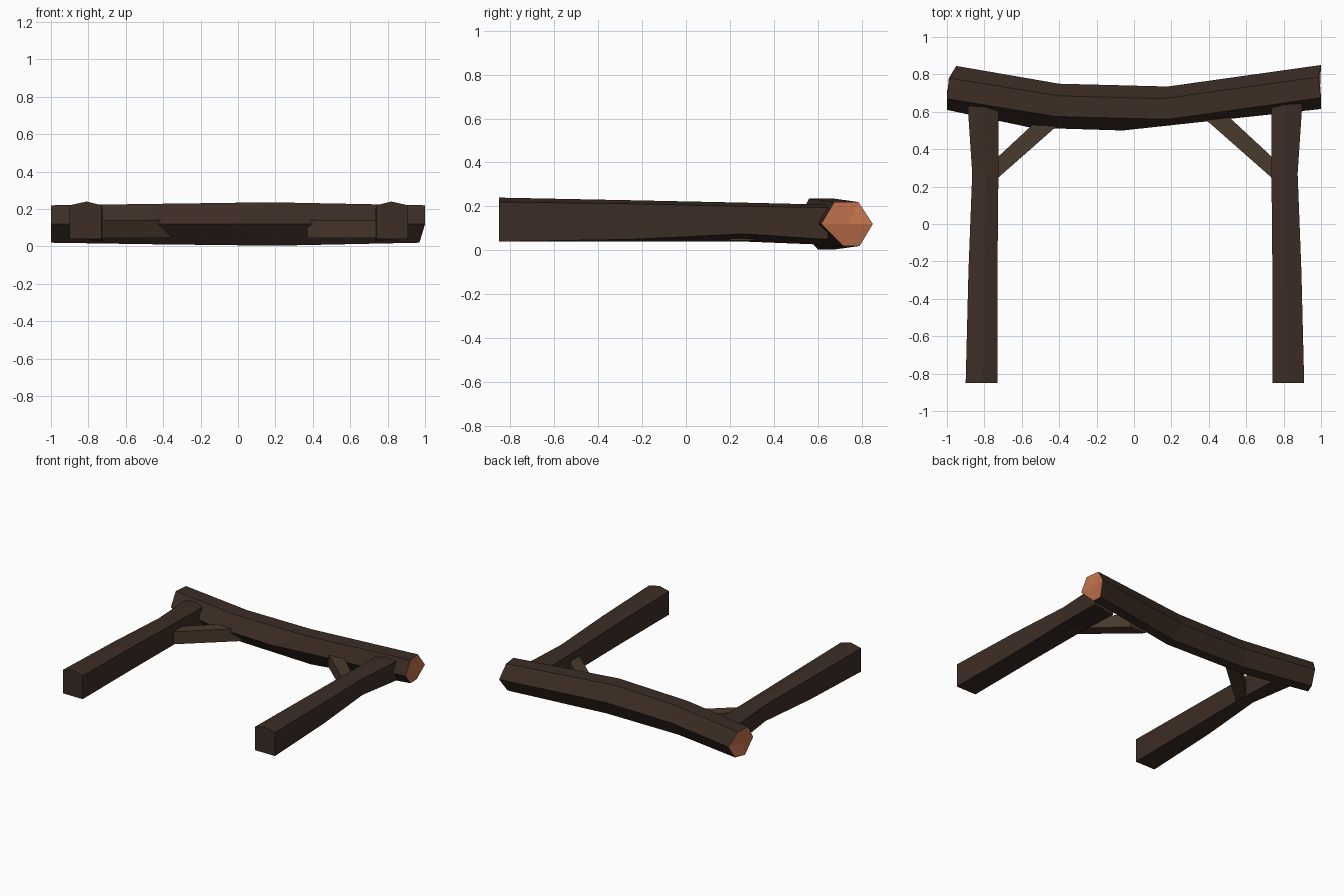
import bpy, bmesh
from mathutils import Vector

if "Cube" in bpy.data.objects:
    bpy.data.objects.remove(bpy.data.objects["Cube"])


def material(name, rgb):
    m = bpy.data.materials.new(name)
    m.diffuse_color = (*rgb, 1)
    m.use_nodes = True
    m.node_tree.nodes["Principled BSDF"].inputs["Base Color"].default_value = m.diffuse_color
    return m


DARK = material("dark_wood", (0.045, 0.026, 0.018))
LIGHT = material("brace_wood", (0.068, 0.041, 0.025))
CUT = material("cut_wood", (0.55, 0.17, 0.075))


def loft(name, rings, mats, fan=0.0):
    """Skin rings of equal point count; fan caps (second material) or flat caps."""
    bm = bmesh.new()
    vs = [[bm.verts.new(p) for p in r] for r in rings]
    n = len(vs[0])
    for a, b in zip(vs, vs[1:]):
        for i in range(n):
            j = (i + 1) % n
            bm.faces.new((a[i], a[j], b[j], b[i]))
    for ring, side in ((vs[0], -1), (vs[-1], 1)):
        if fan:
            mid = sum((v.co for v in ring), Vector()) / n
            c = bm.verts.new(mid + Vector((side * fan, 0, 0)))
            for i in range(n):
                bm.faces.new((ring[i], ring[(i + 1) % n], c)).material_index = 1
        else:
            bm.faces.new(ring)
    bmesh.ops.recalc_face_normals(bm, faces=bm.faces)
    me = bpy.data.meshes.new(name)
    bm.to_mesh(me)
    bm.free()
    for m in mats:
        me.materials.append(m)
    ob = bpy.data.objects.new(name, me)
    bpy.context.collection.objects.link(ob)
    return ob


# Sagging six-sided log: (dy, dz) profile, from the back edge over the top
HEX = [(0.115, 0), (0.05, 0.1), (-0.06, 0.1), (-0.12, 0), (-0.02, -0.1), (0.055, -0.1)]
# Each station: x of the six profile points, centre y, centre z, height scale
stations = [
    ((-0.95, -0.99, -1.0, -1.0, -1.0, -0.97), 0.73, 0.12, 1.0),
    ((-0.40, -0.40, -0.42, -0.55, -0.48, -0.42), 0.635, 0.12, 1.08),
    ((0.18, 0.15, 0.18, -0.06, 0.2, 0.2), 0.62, 0.12, 1.16),
    ((1.0, 0.985, 1.0, 1.0, 0.97, 0.97), 0.735, 0.12, 1.0),
]
loft("top_beam",
     [[(x, cy + dy, cz + dz * s) for x, (dy, dz) in zip(xs, HEX)]
      for xs, cy, cz, s in stations],
     [DARK, CUT], fan=0.008)

# Five-sided posts: y, inner x, outer x, ridge x, low z (inner, outer), shoulder z, ridge z
POST = [
    (-0.85, 0.73, 0.90, 0.81, 0.04, 0.04, 0.22, 0.24),
    (-0.25, 0.73, 0.885, 0.80, 0.04, 0.05, 0.212, 0.228),
    (0.27, 0.725, 0.865, 0.79, 0.04, 0.075, 0.20, 0.217),
    (0.645, 0.725, 0.89, 0.80, 0.025, 0.05, 0.195, 0.208),
]
# Brace outline in plan, tucked into post and beam
BRACE = [(0.78, 0.20), (0.78, 0.31), (0.50, 0.57), (0.36, 0.57)]

for side, label in ((-1, "left"), (1, "right")):
    off = 0.01 if side > 0 else 0
    loft(label + "_post",
         [[(side * xi + off, y, zi), (side * xo + off, y, zo), (side * xo + off, y, zs),
           (side * xr + off, y, zr), (side * xi + off, y, zs)]
          for y, xi, xo, xr, zi, zo, zs, zr in POST],
         [DARK])
    loft(label + "_brace",
         [[(side * x + off, y, z) for x, y in BRACE] for z in (0.045, 0.142)],
         [LIGHT])
